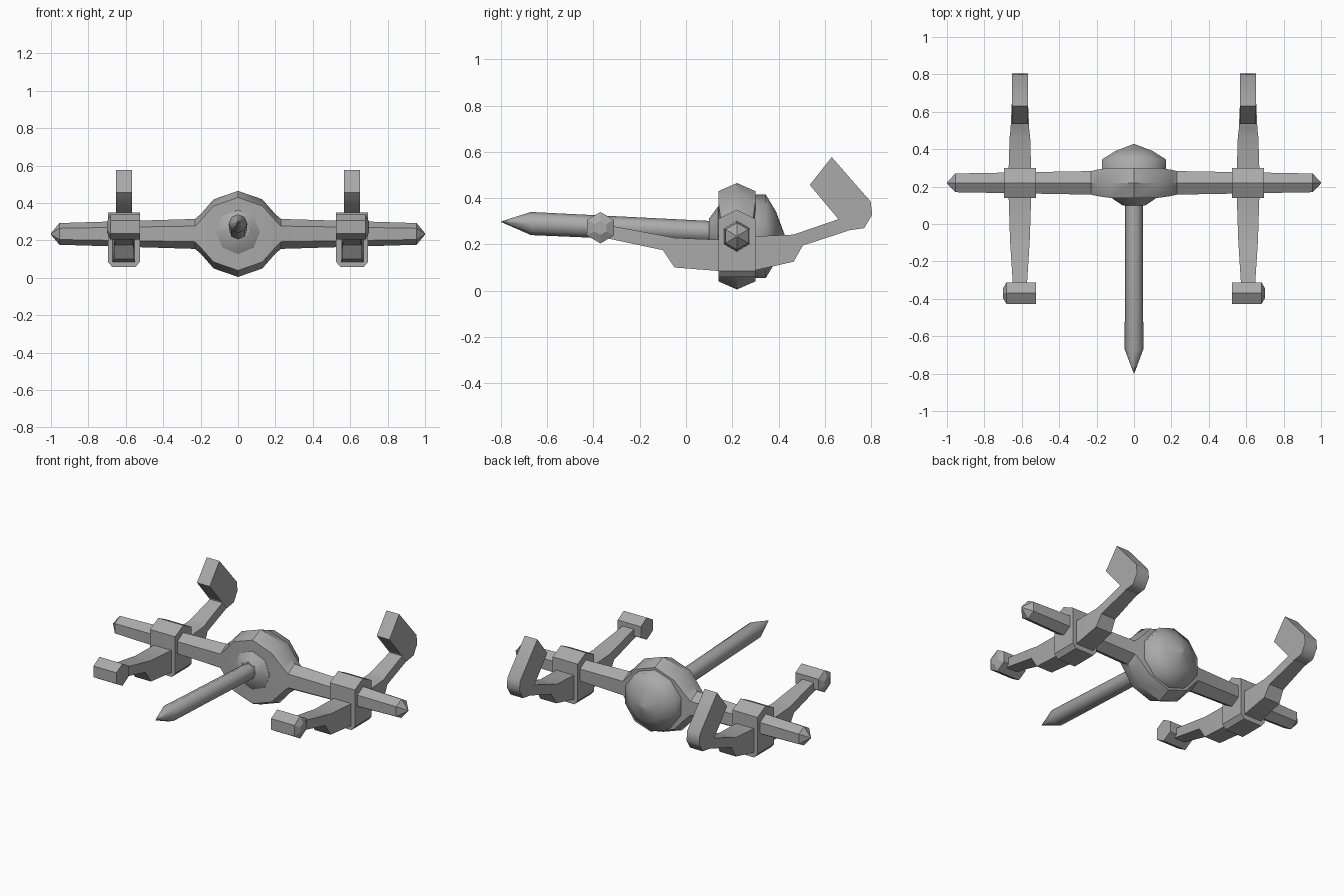
import bpy, bmesh, math

cube = bpy.data.objects.get("Cube")
if cube:
    bpy.data.objects.remove(cube)

grey = bpy.data.materials.new("mid grey")
grey.use_nodes = True
COLOUR = (0.40, 0.40, 0.40, 1)
grey.diffuse_color = COLOUR
grey.node_tree.nodes["Principled BSDF"].inputs["Base Color"].default_value = COLOUR


def loft(name, rings, angle=35):
    """Skin a row of equal-sided rings and cap both ends."""
    bm = bmesh.new()
    rows = [[bm.verts.new(p) for p in ring] for ring in rings]
    n = len(rows[0])
    for a, b in zip(rows, rows[1:]):
        for i in range(n):
            j = (i + 1) % n
            bm.faces.new((a[i], a[j], b[j], b[i]))
    bm.faces.new(rows[0])
    bm.faces.new(rows[-1])
    bmesh.ops.remove_doubles(bm, verts=bm.verts, dist=0.0005)
    bmesh.ops.recalc_face_normals(bm, faces=bm.faces)
    mesh = bpy.data.meshes.new(name)
    bm.to_mesh(mesh)
    bm.free()
    mesh.materials.append(grey)
    obj = bpy.data.objects.new(name, mesh)
    bpy.context.collection.objects.link(obj)
    bpy.ops.object.select_all(action='DESELECT')
    obj.select_set(True)
    bpy.context.view_layer.objects.active = obj
    bpy.ops.object.shade_smooth_by_angle(angle=math.radians(angle))
    return obj


def ring_y(y, z, r, n):
    """Round ring facing along y."""
    return [(r * math.sin(2 * math.pi * i / n), y, z + r * math.cos(2 * math.pi * i / n))
            for i in range(n)]


def hex_x(x, y, z, half_y, corner, peak):
    """Six-sided ring facing along x, pointed at top and bottom."""
    return [(x, y, z + peak), (x, y + half_y, z + corner), (x, y + half_y, z - corner),
            (x, y, z - peak), (x, y - half_y, z - corner), (x, y - half_y, z + corner)]


# Cross beam swelling into the central hub: x, half depth, corner height, peak height
half = [(0.13, 0.080, 0.150, 0.185), (0.20, 0.070, 0.072, 0.105),
        (0.23, 0.063, 0.042, 0.080), (0.955, 0.050, 0.030, 0.058),
        (0.999, 0.004, 0.003, 0.005)]
stations = [(-x, a, b, c) for x, a, b, c in reversed(half)]
stations += [(0, 0.080, 0.195, 0.230)] + half
loft("cross_beam_and_hub", [hex_x(x, 0.22, 0.235, a, b, c) for x, a, b, c in stations])

# Rear dome
loft("rear_dome", [ring_y(y, 0.235, r, 10) for y, r in
                   [(0.26, 0.18), (0.345, 0.18), (0.39, 0.105), (0.428, 0.002)]], 60)

# Front collar and nose probe
loft("nose_collar", [ring_y(0.16, 0.245, 0.118, 8), ring_y(0.138, 0.245, 0.118, 8),
                     ring_y(0.10, 0.25, 0.062, 8)])
loft("nose_probe", [ring_y(y, z, r, 8) for y, z, r in
                    [(0.13, 0.253, 0.047), (-0.67, 0.290, 0.050), (-0.80, 0.298, 0.001)]], 50)

# Side booms: y, top, bottom, half width
boom = [(-0.35, 0.285, 0.228, 0.036), (-0.10, 0.238, 0.175, 0.052),
        (-0.05, 0.228, 0.100, 0.054), (0.14, 0.220, 0.085, 0.060),
        (0.30, 0.235, 0.088, 0.060), (0.465, 0.242, 0.125, 0.055),
        (0.505, 0.256, 0.195, 0.050), (0.72, 0.330, 0.265, 0.040)]
fin = [(0.535, 0.457), (0.63, 0.577), (0.798, 0.385), (0.805, 0.328),
       (0.77, 0.270), (0.70, 0.260)]

for side, label in ((1, "left"), (-1, "right")):
    cx = 0.61 * side
    loft(label + "_boom", [[(cx - w, y, b), (cx + w, y, b), (cx + w, y, t), (cx - w, y, t)]
                           for y, t, b, w in boom], 25)

    # Sleeve around the beam, with a chamfered base
    loft(label + "_sleeve",
         [[(cx - 0.085, y, 0.085), (cx - 0.062, y, 0.058), (cx + 0.062, y, 0.058),
           (cx + 0.085, y, 0.085), (cx + 0.085, y, z), (cx - 0.085, y, z)]
          for y, z in ((0.14, 0.310), (0.22, 0.350), (0.30, 0.310))], 25)

    # Front pod with a tapered outer cap
    loft(label + "_front_pod", [hex_x(side * x, -0.37, 0.272, 0.058 * s, 0.034 * s, 0.068 * s)
                                for x, s in ((0.525, 1), (0.682, 1), (0.70, 0.45))], 25)

    # Tail fin
    loft(label + "_tail_fin", [[(cx + dx, y, z) for y, z in fin]
                               for dx in (-0.043, 0.043)], 60)
